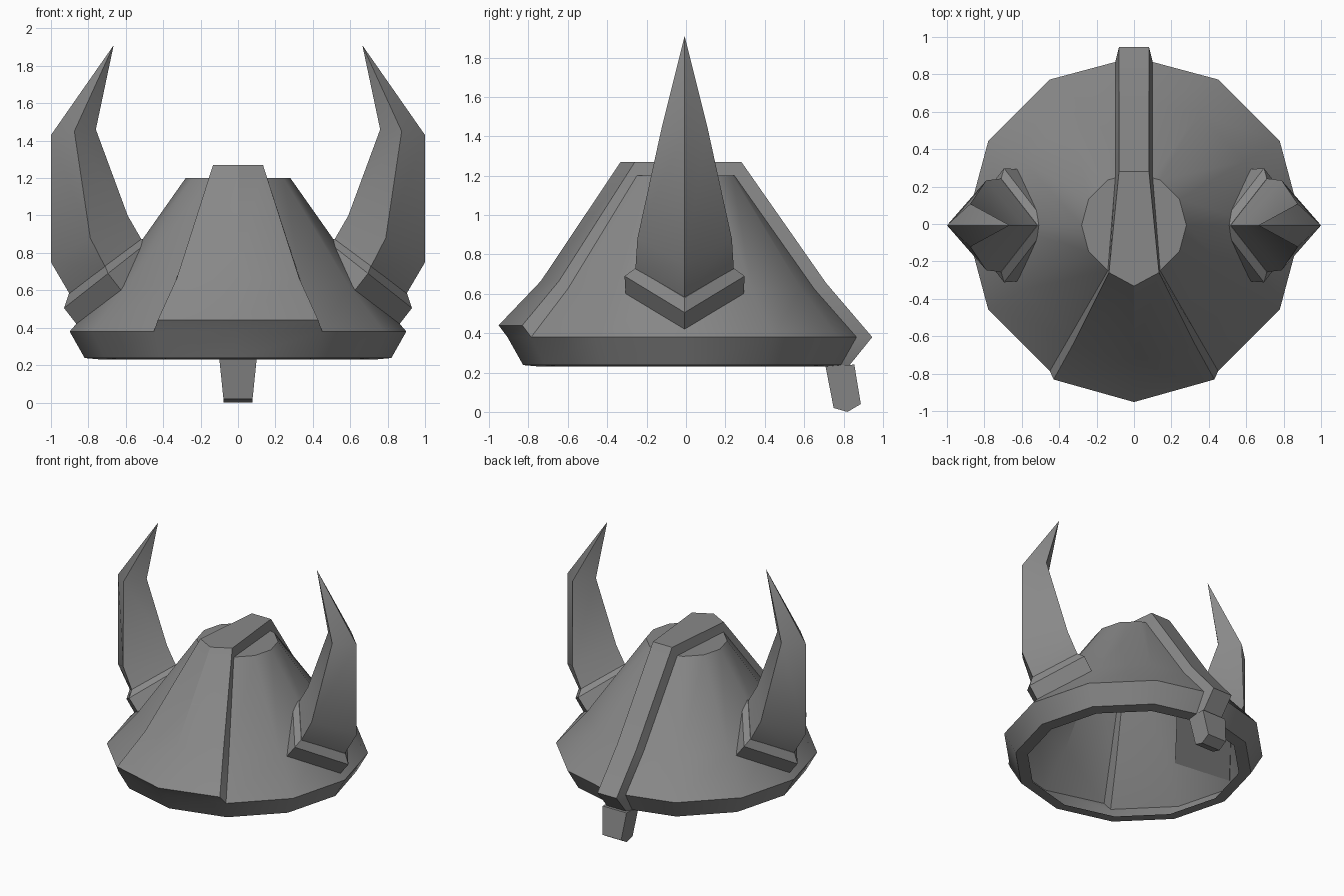
import bpy, bmesh, math

if "Cube" in bpy.data.objects:
    bpy.data.objects.remove(bpy.data.objects["Cube"])

SHIFT_Y = -0.007
iron = bpy.data.materials.new("dark_iron")
iron.diffuse_color = (0.25, 0.25, 0.25, 1)
iron.use_nodes = True
iron.node_tree.nodes["Principled BSDF"].inputs["Base Color"].default_value = iron.diffuse_color


def finish(bm, name, angle):
    bmesh.ops.recalc_face_normals(bm, faces=bm.faces[:])
    bmesh.ops.translate(bm, verts=bm.verts[:], vec=(0, SHIFT_Y, 0))
    me = bpy.data.meshes.new(name)
    bm.to_mesh(me)
    bm.free()
    me.materials.append(iron)
    ob = bpy.data.objects.new(name, me)
    bpy.context.collection.objects.link(ob)
    bpy.ops.object.select_all(action='DESELECT')
    bpy.context.view_layer.objects.active = ob
    ob.select_set(True)
    bpy.ops.object.shade_smooth_by_angle(angle=math.radians(angle))
    return ob


def loft(name, rings, tip=None, angle=20):
    """Skin a list of equal-sized rings, capped or closed to a tip."""
    bm = bmesh.new()
    vs = [[bm.verts.new(p) for p in r] for r in rings]
    n = len(vs[0])
    for a, b in zip(vs, vs[1:]):
        for i in range(n):
            j = (i + 1) % n
            bm.faces.new((a[i], a[j], b[j], b[i]))
    bm.faces.new(vs[0][::-1])
    if tip:
        t = bm.verts.new(tip)
        for i in range(n):
            bm.faces.new((vs[-1][i], vs[-1][(i + 1) % n], t))
    else:
        bm.faces.new(vs[-1])
    return finish(bm, name, angle)


def diamond(outer, side, half_y, inner):
    """Four-cornered ring: outer and inner corners at y=0, sides at +-half_y."""
    return [(outer[0], 0, outer[1]), (side[0], half_y, side[1]),
            (inner[0], 0, inner[1]), (side[0], -half_y, side[1])]


# Dome: thin 12-sided shell with a narrow lip turned in at the bottom;
# the rear corner is split into two columns for the crest strip
levels = [(0.735, 0.23), (0.82, 0.238), (0.90, 0.38), (0.685, 0.625), (0.28, 1.20)]
HALF = 0.10


def column_points(r):
    pts = []
    for k in range(12):
        if k == 3:
            y = r - 0.268 * HALF
            pts += [(HALF, y), (-HALF, y)]
        else:
            a = math.radians(30 * k)
            pts.append((r * math.cos(a), r * math.sin(a)))
    return pts


bm = bmesh.new()
grid = [[bm.verts.new((x, y, z)) for x, y in column_points(r)] for r, z in levels]
raised = []
for i in range(len(levels) - 1):
    for j in range(13):
        k = (j + 1) % 13
        f = bm.faces.new((grid[i][j], grid[i][k], grid[i + 1][k], grid[i + 1][j]))
        if (j == 3 and i > 0) or (j in (9, 10) and i > 1):
            raised.append(f)
top = grid[-1]
bm.faces.new([top[i] for i in (11, 12, 0, 1, 2, 3)])
bm.faces.new([top[i] for i in (4, 5, 6, 7, 8, 9)])
raised.append(bm.faces.new([top[i] for i in (9, 10, 11, 3, 4)]))

# Raised front panel and crest strip, pulled out of the dome
ret = bmesh.ops.extrude_face_region(bm, geom=raised)
old = [f for f in raised if f.is_valid]
if old:
    bmesh.ops.delete(bm, geom=old, context='FACES')
back_off = [(0, 0), (0.045, 0), (0.08, 0), (0.06, 0.03), (0.035, 0.07)]
front_off = [(0, 0), (0, 0), (-0.045, 0.06), (-0.045, 0.04), (-0.01, 0.07)]
for v in [g for g in ret['geom'] if isinstance(g, bmesh.types.BMVert)]:
    lv = min(range(5), key=lambda i: abs(levels[i][1] - v.co.z))
    dy, dz = (back_off if v.co.y > 0 else front_off)[lv]
    if lv == 4 and abs(v.co.x) < 0.01:
        dy = -0.045
    v.co.x *= 0.8 if v.co.y > 0 else 0.955
    v.co.y += dy
    v.co.z += dz
finish(bm, "helmet_dome", 32)

# Nose guard hanging below the strip
profile = [(0.715, 0.235), (0.757, 0.02), (0.827, 0.0), (0.895, 0.04), (0.862, 0.24)]
loft("nose_guard", [[(s * (0.10 if z > 0.2 else 0.078), y, z) for y, z in profile]
                    for s in (-1, 1)])

# Horn collar and horn, mirrored to the other side
collar = loft("horn_collar", [
    diamond((0.86, 0.415), (0.625, 0.60), 0.30, (0.39, 0.785)),
    diamond((0.93, 0.505), (0.695, 0.69), 0.305, (0.46, 0.875)),
    diamond((0.905, 0.58), (0.71, 0.73), 0.25, (0.515, 0.875))])
horn = loft("horn", [
    diamond((0.90, 0.58), (0.71, 0.725), 0.25, (0.515, 0.87)),
    diamond((1.0, 0.75), (0.79, 0.88), 0.24, (0.59, 1.0)),
    diamond((1.0, 1.43), (0.875, 1.45), 0.115, (0.76, 1.46))],
    tip=(0.665, 0, 1.91), angle=45)
for ob in (collar, horn):
    ob.modifiers.new("mirror", 'MIRROR').use_axis[0] = True
